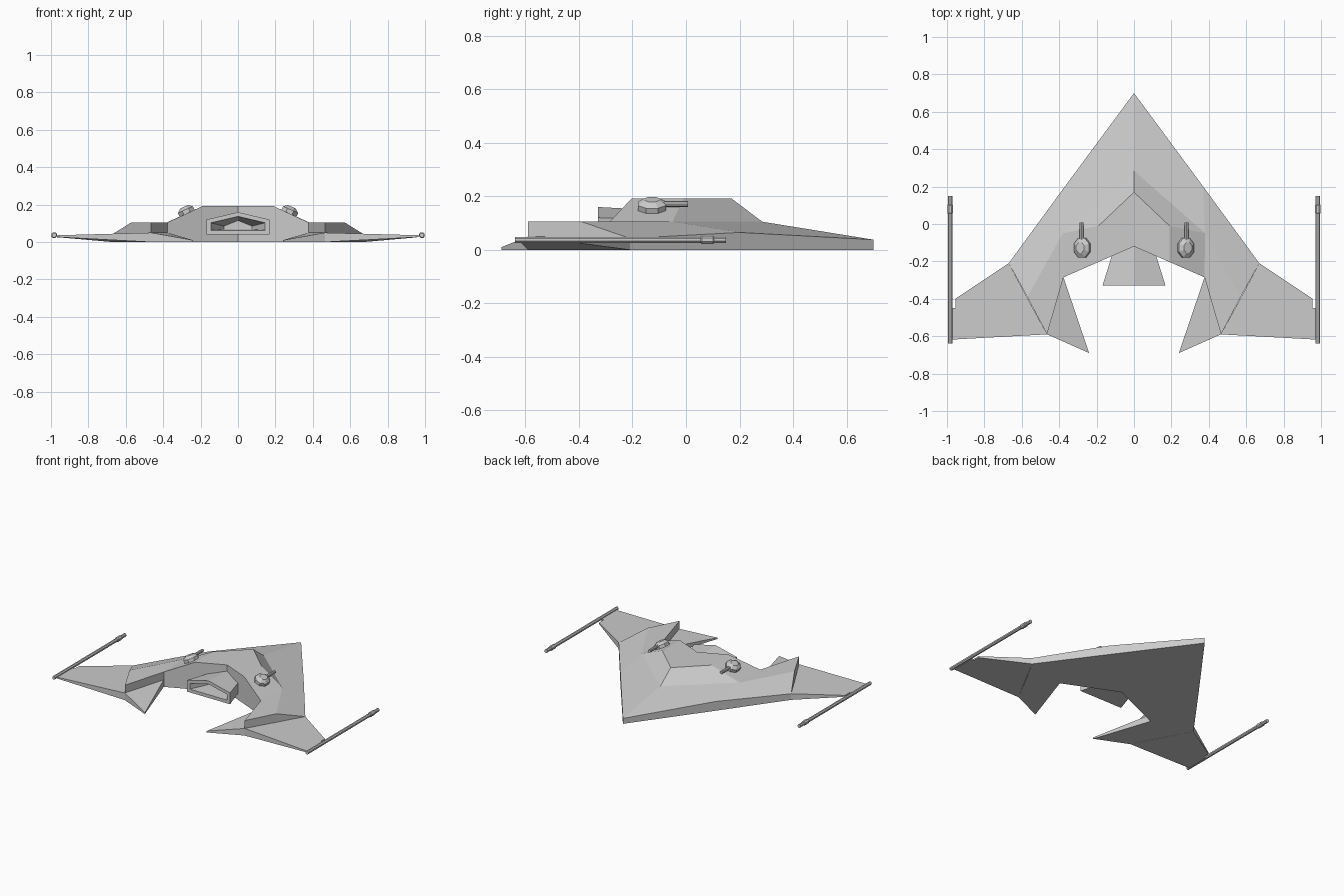
import bpy, bmesh, math
from mathutils import Vector, Matrix

if "Cube" in bpy.data.objects:
    bpy.data.objects.remove(bpy.data.objects["Cube"])


def finish(name, bm, mirror=True):
    bmesh.ops.remove_doubles(bm, verts=bm.verts, dist=1e-5)
    bmesh.ops.recalc_face_normals(bm, faces=bm.faces)
    me = bpy.data.meshes.new(name)
    bm.to_mesh(me)
    bm.free()
    ob = bpy.data.objects.new(name, me)
    bpy.context.collection.objects.link(ob)
    if mirror:
        ob.modifiers.new("mirror", 'MIRROR')
    return ob


def slab(name, pts, faces, outline, floor=None):
    """Faceted top from named points, walls dropped to the floor along the outline, flat cap."""
    floor = floor or {}
    bm = bmesh.new()
    top = {k: bm.verts.new(p) for k, p in pts.items()}
    low = {k: bm.verts.new((pts[k][0], pts[k][1], floor.get(k, 0))) for k in outline}
    for f in faces:
        bm.faces.new([top[k] for k in f])
    for a, b in zip(outline, outline[1:] + outline[:1]):
        if pts[a][0] == 0 and pts[b][0] == 0:
            continue  # open on the mirror plane
        bm.faces.new([top[a], top[b], low[b], low[a]])
    bm.faces.new([low[k] for k in outline])
    return finish(name, bm)


def loft(bm, rings, caps=True):
    vs = [[bm.verts.new(p) for p in r] for r in rings]
    for a, b in zip(vs, vs[1:]):
        n = len(a)
        for i in range(n):
            bm.faces.new([a[i], a[(i + 1) % n], b[(i + 1) % n], b[i]])
    if caps:
        bm.faces.new(vs[0])
        bm.faces.new(vs[-1])


def tube(bm, x, z, stations, sides=8):
    """Round bar along y from (y, radius) stations."""
    loft(bm, [[(x + r * math.cos((i + .5) * math.tau / sides), y,
                z + r * math.sin((i + .5) * math.tau / sides)) for i in range(sides)]
              for y, r in stations])


# Main hull with raised central deck
hull = {
    'nose': (0, .70, .038), 'side': (.37, .20, .065), 'root': (.67, -.21, .043),
    'shoulder': (.57, -.39, .105), 'tail': (.465, -.59, .105), 'inner': (.377, -.285, .105),
    'mid': (.38, -.05, .105), 'brow': (0, .285, .105),
    'deck_f': (0, .17, .192), 'deck_s': (.19, -.01, .192),
    'deck_r': (.19, -.203, .192), 'deck_b': (0, -.12, .192)}
slab("hull", hull, [
    ('nose', 'side', 'mid', 'brow'), ('side', 'root', 'shoulder', 'mid'),
    ('mid', 'shoulder', 'tail', 'inner'), ('brow', 'mid', 'deck_s', 'deck_f'),
    ('mid', 'inner', 'deck_r', 'deck_s'), ('deck_f', 'deck_s', 'deck_r', 'deck_b')],
    ['nose', 'side', 'root', 'shoulder', 'tail', 'inner', 'deck_r', 'deck_b'])

# Thin outer wings, rising underneath toward the tips
wing = {'root': (.67, -.21, .043), 'lead': (.955, -.40, .035), 'notch': (.955, -.45, .036),
        'step': (.975, -.45, .036), 'tip': (.975, -.618, .036), 'tail': (.465, -.59, .05)}
slab("wing", wing, [tuple(wing)], list(wing),
     {'lead': .025, 'notch': .026, 'step': .026, 'tip': .027})

# Low triangular tail fins
fin = {'tail': (.465, -.59, .05), 'tip': (.24, -.69, .01), 'inner': (.377, -.285, .05)}
slab("tail_fin", fin, [tuple(fin)], list(fin))

# Long wingtip guns
bm = bmesh.new()
tube(bm, .983, .037, [(-.64, .0125), (.055, .0125), (.06, .0165), (.10, .0165),
                      (.105, .0125), (.15, .0125)])
finish("wingtip_gun", bm)

# Engine housing with recessed nozzle
def pent(w, lo, sh, hi, y):
    return [(-w, y, lo), (w, y, lo), (w, y, sh), (0, y, hi), (-w, y, sh)]

bm = bmesh.new()
loft(bm, [pent(.10, .045, .115, .148, -.11), pent(.168, .04, .12, .16, -.328),
          pent(.145, .063, .103, .137, -.328), pent(.075, .068, .085, .115, -.20)])
finish("engine", bm, mirror=False)

# Deck turrets, leaning with the sloped hull sides
bm = bmesh.new()
loft(bm, [[(r * .9 * math.cos((i + .5) * math.tau / 8), r * 1.08 * math.sin((i + .5) * math.tau / 8), z)
           for i in range(8)]
          for z, r in [(-.028, .03), (-.012, .053), (.010, .053), (.027, .028)]])
tube(bm, 0, .008, [(.03, .0105), (.135, .0105)])
bmesh.ops.transform(bm, verts=bm.verts, matrix=Matrix.Translation(Vector((.277, -.127, .164)))
                    @ Matrix.Rotation(math.radians(24), 4, 'Y'))
finish("turret", bm)
